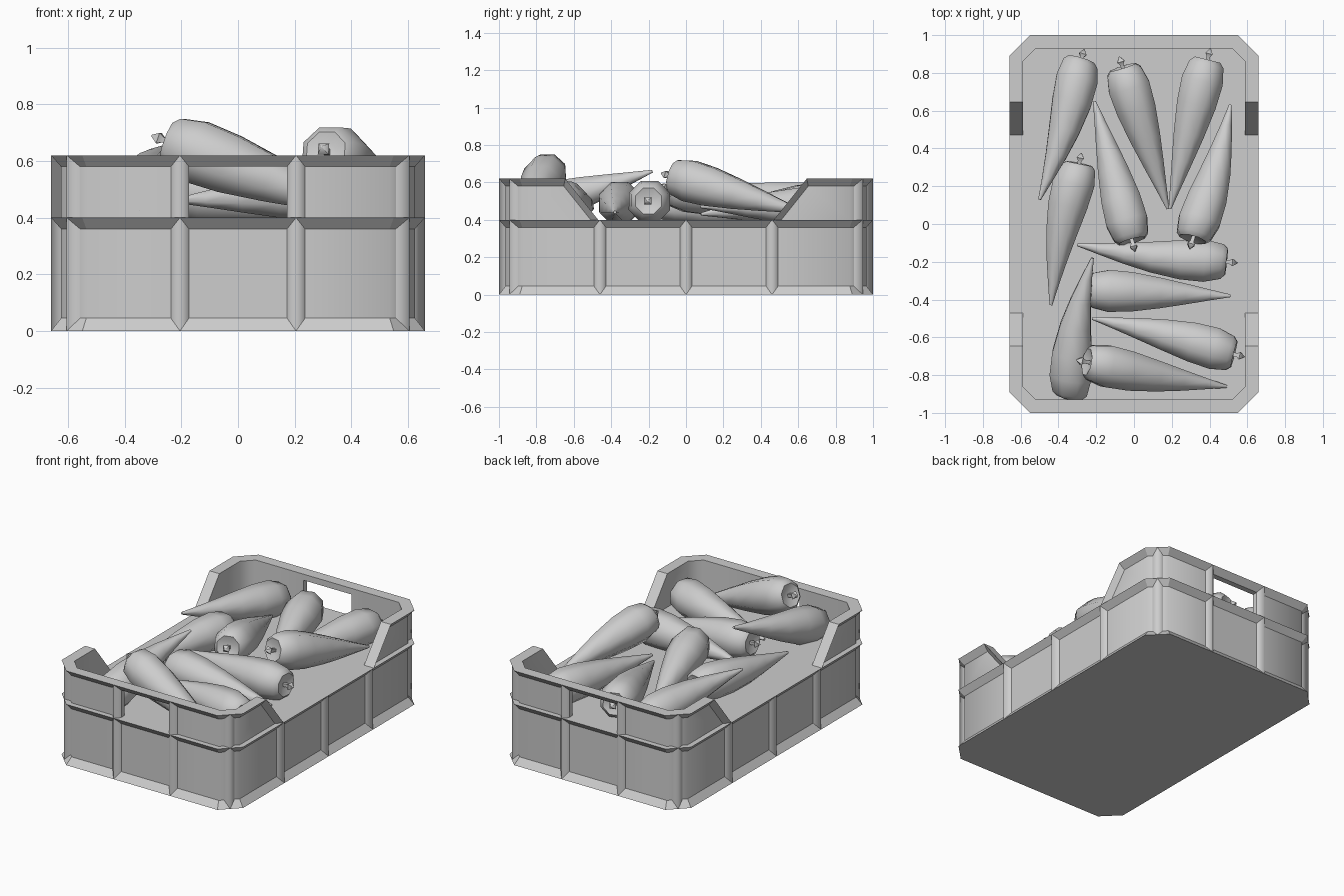
import bpy, bmesh, math
from mathutils import Vector

if "Cube" in bpy.data.objects:
    bpy.data.objects.remove(bpy.data.objects["Cube"])

GREY = (0.61, 0.61, 0.61, 1)
mat = bpy.data.materials.new("plain grey")
mat.use_nodes = True
mat.diffuse_color = GREY
mat.node_tree.nodes["Principled BSDF"].inputs["Base Color"].default_value = GREY

HX, HY, CUT = 0.66, 1.0, 0.11          # outer half sizes and corner cut
PANEL, WALL = 0.035, 0.072             # panel recess and wall thickness
LOW, HIGH, LINTEL = 0.40, 0.62, 0.58   # floor, rim and handle-top heights
FRONT_RIB, SIDE_RIB, HOLE = 0.205, 0.46, 0.175


def finish(bm, name, smooth_rule):
    """Smooth faces, but keep edges sharp where the rule fails."""
    bmesh.ops.recalc_face_normals(bm, faces=bm.faces)
    for f in bm.faces:
        f.smooth = True
    for e in bm.edges:
        e.smooth = len(e.link_faces) == 2 and smooth_rule(e)
    mesh = bpy.data.meshes.new(name)
    bm.to_mesh(mesh)
    bm.free()
    mesh.materials.append(mat)
    obj = bpy.data.objects.new(name, mesh)
    bpy.context.collection.objects.link(obj)


def upright(e):
    return (all(abs(f.normal.z) < 0.1 for f in e.link_faces)
            and e.calc_face_angle(4) < math.radians(50))


def corner(d):
    """Half sizes and corner cut of the outline inset by d."""
    return HX - d, HY - d, CUT - d * (2 - math.sqrt(2))


def outline(d):
    x, y, c = corner(d)
    q = [(x, 0), (x, SIDE_RIB), (x, y - c), (x - c, y), (FRONT_RIB, y)]
    half = q + [(-a, b) for a, b in reversed(q)]
    return half + [(a, -b) for a, b in reversed(half[1:-1])]


def row(bm, pts, z):
    return [bm.verts.new((x, y, z)) for x, y in pts]


def bridge(bm, a, b, closed=False, skip=None):
    n = len(a)
    for i in range(n if closed else n - 1):
        j = (i + 1) % n
        if i != skip:
            bm.faces.new((a[i], a[j], b[j], b[i]))


# Crate base: recessed side panels, flared top and bottom rims
bm = bmesh.new()
levels = [(0, 0), (PANEL, 0.045), (PANEL, 0.36), (0, LOW)]
rows = [row(bm, outline(d), z) for d, z in levels]
for a, b in zip(rows, rows[1:]):
    bridge(bm, a, b, closed=True)
bm.faces.new(rows[0])
bm.faces.new(rows[-1])
finish(bm, "crate_base", upright)


# Raised end walls with sloping ends and a handle hole
def end_wall(name, side):
    bm = bmesh.new()

    def level(d, z, shift=0):
        x, y, c = corner(d)
        end = 0.47 + (z - LOW) * 0.8 + shift
        q = [(x, end), (x, y - c), (x - c, y), (HOLE, y)]
        q += [(-a, b) for a, b in reversed(q)]
        return row(bm, [(a, b * side) for a, b in q], z)

    rim = level(0, HIGH)
    top, bottom = level(PANEL, LINTEL, 0.04), level(PANEL, LOW, 0.04)
    in_low, in_mid, in_top = (level(WALL, z) for z in (LOW, LINTEL, HIGH))
    bridge(bm, rim, top)
    bridge(bm, top, bottom, skip=3)
    bridge(bm, in_low, in_mid, skip=3)
    bridge(bm, in_mid, in_top)
    bridge(bm, in_top, rim)
    bm.faces.new((top[3], top[4], in_mid[4], in_mid[3]))
    for i in (3, 4):
        bm.faces.new((top[i], bottom[i], in_low[i], in_mid[i]))
    for i, sx in ((0, 1), (-1, -1)):
        foot = bm.verts.new((sx * HX, side * 0.47, LOW))
        bm.faces.new((rim[i], foot, in_low[i], in_mid[i], in_top[i]))
        bm.faces.new((rim[i], foot, bottom[i], top[i]))
    finish(bm, name, upright)


end_wall("back_wall", 1)
end_wall("front_wall", -1)

# Triangular ribs between the panels, softly shaded over the ridge
bm = bmesh.new()


def rib(x, y, nx, ny, z0, z1):
    p, n = Vector((x, y, 0)), Vector((nx, ny, 0)).normalized()
    t = Vector((-n.y, n.x, 0)) * 0.032
    tri = [p - n * PANEL + t, p, p - n * PANEL - t]
    bridge(bm, *[row(bm, [v.xy for v in tri], z) for z in (z0, z1)])


for sx in (-1, 1):
    for y in (-SIDE_RIB, 0, SIDE_RIB):
        rib(sx * HX, y, sx, 0, 0, LOW)
    for sy in (-1, 1):
        for z0, z1 in ((0, LOW), (LOW, HIGH)):
            rib(sx * FRONT_RIB, sy * HY, 0, sy, z0, z1)
            rib(sx * (HX - CUT / 2), sy * (HY - CUT / 2), sx, sy, z0, z1)
finish(bm, "crate_ribs", lambda e: True)

# Carrots: (position along the length, radius)
BODY = [(0.02, 0.035), (0, 0.075), (0.03, 0.1), (0.14, 0.12), (0.3, 0.113),
        (0.5, 0.088), (0.68, 0.06), (0.85, 0.032), (1, 0.008)]
STEM = [(0.02, 0.014), (-0.02, 0.014), (-0.04, 0.028), (-0.075, 0.003)]


def carrot(name, butt, tip, bend=0, sides=8):
    butt, tip = Vector(butt), Vector(tip)
    axis = tip - butt
    u = axis.cross(Vector((0, 0, 1))).normalized()
    v = u.cross(axis).normalized()
    bm = bmesh.new()
    for profile, n in ((BODY, sides), (STEM, 4)):
        rings = []
        for t, r in profile:
            c = butt + axis * t + u * bend * math.sin(math.pi * max(t, 0))
            angles = [math.tau * (k + 0.5) / n for k in range(n)]
            rings.append([bm.verts.new(c + (u * math.cos(a) + v * math.sin(a)) * r)
                          for a in angles])
        for a, b in zip(rings, rings[1:]):
            bridge(bm, a, b, closed=True)
        bm.faces.new(rings[0])
        bm.faces.new(rings[-1])
    finish(bm, name, lambda e: e.calc_face_angle(4) < math.radians(60))


CARROTS = [
    ((-0.28, 0.87, 0.46), (-0.5, 0.13, 0.58), -0.02),
    ((-0.06, 0.83, 0.5), (0.18, 0.08, 0.43), 0),
    ((0.39, 0.87, 0.47), (0.19, 0.08, 0.47), 0),
    ((-0.29, 0.32, 0.48), (-0.44, -0.43, 0.46), 0.02),
    ((-0.01, -0.09, 0.57), (-0.21, 0.65, 0.44), 0),
    ((0.31, -0.08, 0.635), (0.51, 0.63, 0.44), 0.02),
    ((0.49, -0.2, 0.5), (-0.3, -0.11, 0.48), -0.02),
    ((-0.24, -0.35, 0.5), (0.51, -0.38, 0.44), 0),
    ((-0.34, -0.91, 0.44), (-0.22, -0.18, 0.66), -0.03),
    ((0.53, -0.69, 0.5), (-0.22, -0.5, 0.46), 0.01),
    ((-0.25, -0.73, 0.67), (0.49, -0.86, 0.4), 0.01),
]
for i, (butt, tip, bend) in enumerate(CARROTS):
    carrot(f"carrot_{i + 1}", butt, tip, bend)
